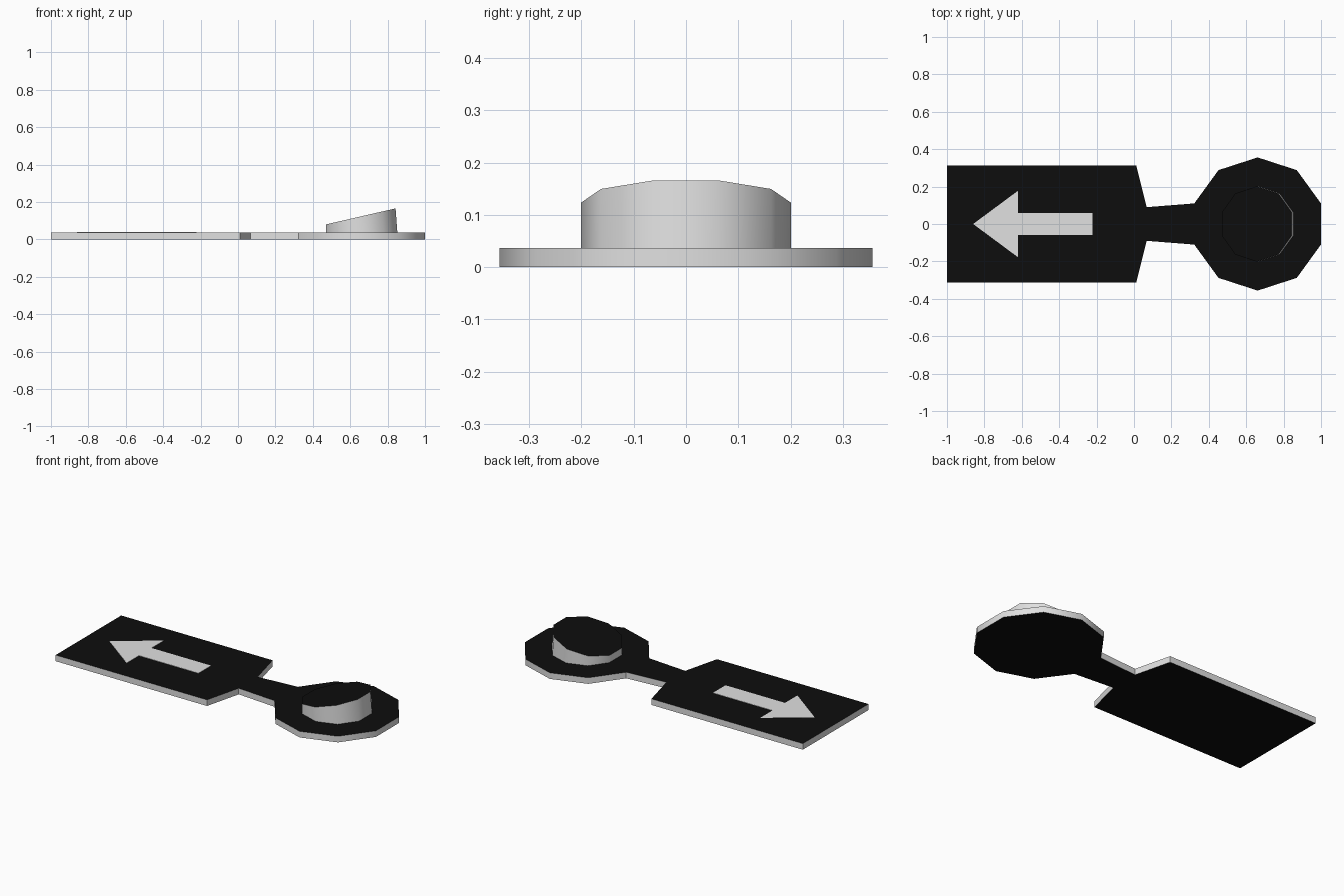
import bpy, bmesh, math

if "Cube" in bpy.data.objects:
    bpy.data.objects.remove(bpy.data.objects["Cube"])


def material(name, value):
    m = bpy.data.materials.new(name)
    m.diffuse_color = (value, value, value, 1)
    m.use_nodes = True
    m.node_tree.nodes["Principled BSDF"].inputs["Base Color"].default_value = m.diffuse_color
    return m


black = material("black", 0.004)
light = material("light grey", 0.75)


def decagon(cx, radius):
    return [(cx + radius * math.cos(math.radians(a)), radius * math.sin(math.radians(a)))
            for a in range(-162, 198, 36)]


def prism(name, bottom, top, cap, side):
    """Join two matching outlines of 3D points; caps and walls take their own colour."""
    bm = bmesh.new()
    lo = [bm.verts.new(p) for p in bottom]
    hi = [bm.verts.new(p) for p in top]
    n = len(lo)
    bm.faces.new(lo[::-1])
    bm.faces.new(hi)
    for i in range(n):
        j = (i + 1) % n
        bm.faces.new((lo[i], lo[j], hi[j], hi[i])).material_index = 1
    bmesh.ops.recalc_face_normals(bm, faces=bm.faces)
    mesh = bpy.data.meshes.new(name)
    bm.to_mesh(mesh)
    bm.free()
    mesh.materials.append(cap)
    mesh.materials.append(side)
    ob = bpy.data.objects.new(name, mesh)
    bpy.context.collection.objects.link(ob)
    bpy.ops.object.select_all(action='DESELECT')
    ob.select_set(True)
    bpy.context.view_layer.objects.active = ob
    bpy.ops.object.shade_smooth_by_angle(angle=math.radians(40))
    return ob


def flat(points, z):
    return [(x, y, z) for x, y in points]


THICK = 0.037
CX = 0.661

# Base plate: rectangular panel, narrow neck and ten-sided disc in one outline
half = [(-1, -0.313), (0.012, -0.313), (0.068, -0.09)]
outline = half + decagon(CX, 0.356) + [(x, -y) for x, y in reversed(half)]
prism("base_plate", flat(outline, 0), flat(outline, THICK), black, light)

# Button: ten-sided, with a tilted top
ring = decagon(CX, 0.201)
top = [(0.469 + (x - 0.469) * 0.975, y, 0.08 + (x - 0.469) * 0.224) for x, y in ring]
prism("button", flat(ring, THICK), top, black, light)

# Arrow marking on the panel
tip = [(-0.86, 0), (-0.62, -0.178), (-0.62, -0.06), (-0.222, -0.06)]
arrow = tip + [(x, -y) for x, y in reversed(tip[1:])]
prism("arrow", flat(arrow, THICK), flat(arrow, THICK + 0.002), light, light)
